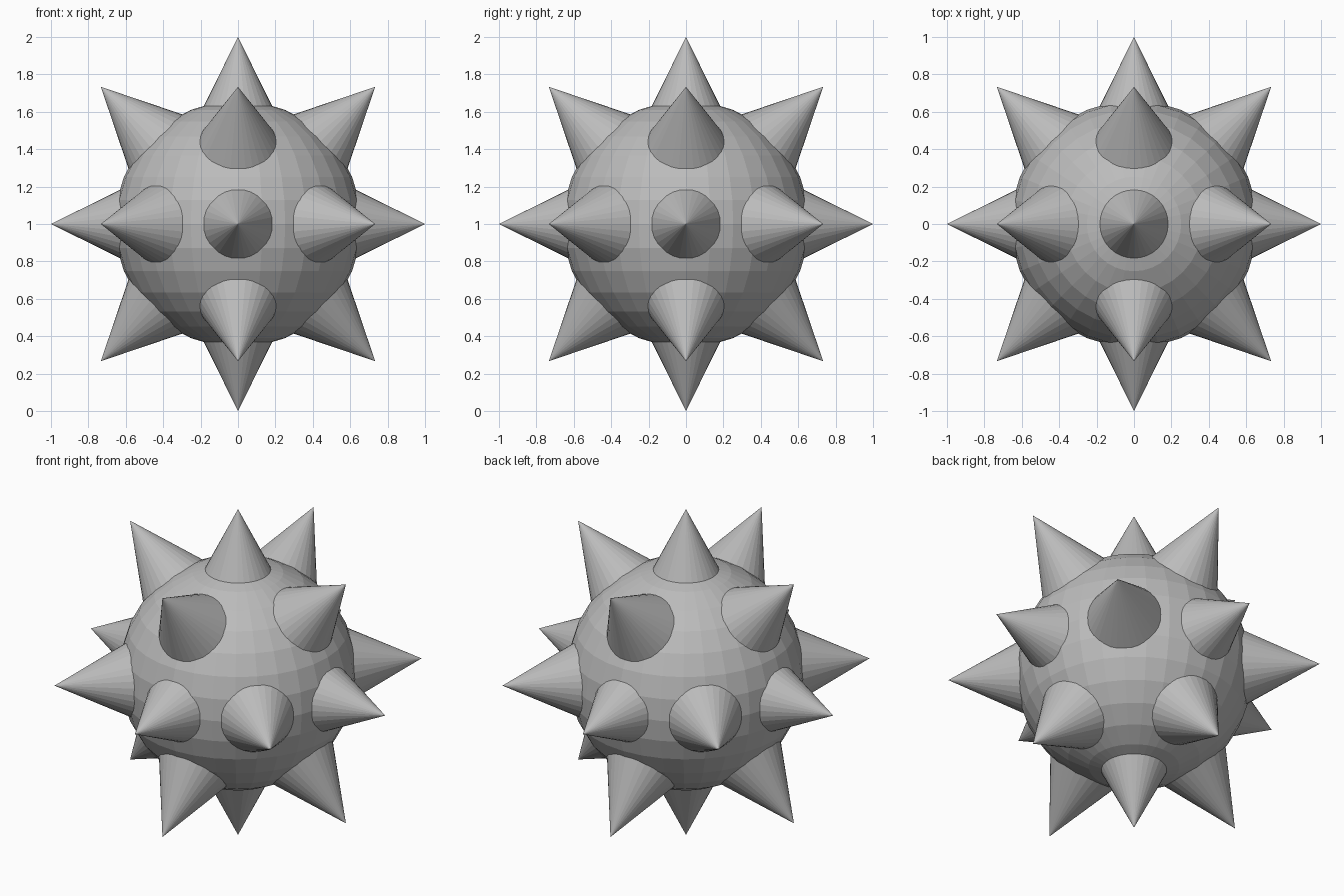
import bpy
from mathutils import Vector

if "Cube" in bpy.data.objects:
    bpy.data.objects.remove(bpy.data.objects["Cube"])

CENTRE = Vector((0, 0, 1))
BALL_RADIUS = 0.66
SLOPE = 0.495          # spike radius gained per unit of length
BASE = 0.55            # distance of the hidden spike base from the centre

# One grey for the whole model
grey = bpy.data.materials.new("grey")
grey.diffuse_color = (0.5, 0.5, 0.5, 1)
grey.use_nodes = True
grey.node_tree.nodes["Principled BSDF"].inputs["Base Color"].default_value = grey.diffuse_color


def finish(name):
    obj = bpy.context.object
    obj.name = name
    obj.data.materials.append(grey)
    return obj


# Faceted ball
bpy.ops.mesh.primitive_uv_sphere_add(segments=32, ring_count=16,
                                     radius=BALL_RADIUS, location=CENTRE)
finish("ball")


def spike(name, direction, reach):
    """Cone pointing outwards, its tip at the given distance from the centre."""
    axis = Vector(direction).normalized()
    length = reach - BASE
    bpy.ops.mesh.primitive_cone_add(
        vertices=32, radius1=SLOPE * length, depth=length,
        location=CENTRE + axis * (BASE + length / 2),
        rotation=axis.to_track_quat('Z', 'Y').to_euler())
    finish(name)


# Six spikes along the axes, twelve along the diagonals between two axes
steps = (-1, 0, 1)
for x in steps:
    for y in steps:
        for z in steps:
            count = abs(x) + abs(y) + abs(z)
            if count == 1:
                spike("axis_spike", (x, y, z), 1.0)
            elif count == 2:
                spike("diagonal_spike", (x, y, z), 1.037)
